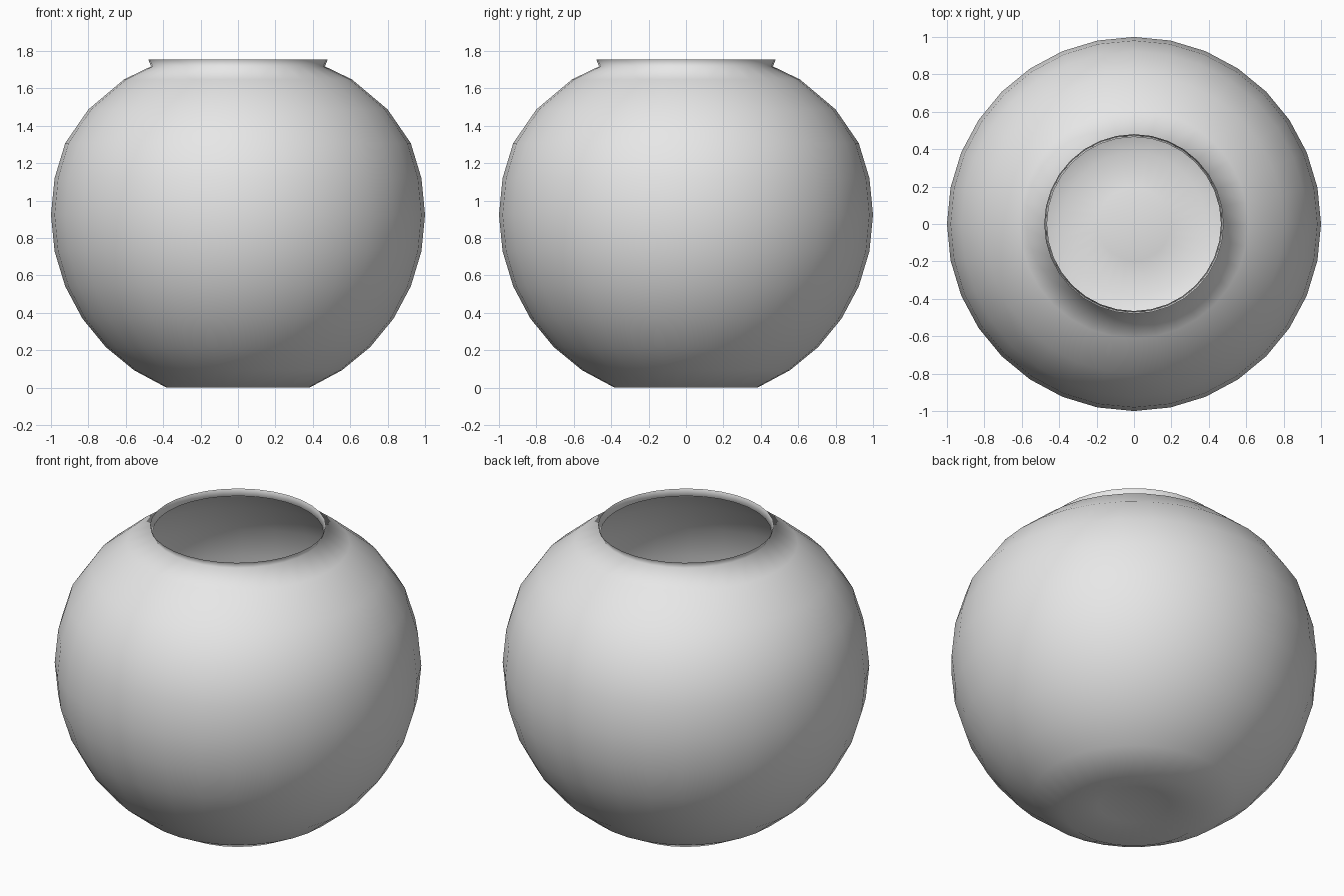
import bpy
import bmesh
import math
from mathutils import Vector

default_cube = bpy.data.objects.get("Cube")
if default_cube:
    bpy.data.objects.remove(default_cube, do_unlink=True)

SEGMENTS = 32
STEP = math.pi / 16          # angle between the rings of the round body
CENTRE_Z = math.cos(2 * STEP)

# One plain glaze colour
glaze = bpy.data.materials.new("grey_glaze")
glaze.use_nodes = True
colour = (0.8, 0.8, 0.8, 1)
glaze.diffuse_color = colour
glaze.node_tree.nodes["Principled BSDF"].inputs["Base Color"].default_value = colour

# Half profile as (radius, height): dimpled base, round body, shoulder, flared lip
base = [(0, 0.05), (0.195, 0.04)]
body = [(math.sin(i * STEP), CENTRE_Z - math.cos(i * STEP)) for i in range(2, 11)]
shoulder = [(0.80, 1.487), (0.61, 1.647), (0.465, 1.717)]
lip = [(0.48, 1.755)]
profile = base + body + shoulder + lip

# Turn the profile into an open, thin-walled bowl
bm = bmesh.new()
points = [bm.verts.new((r, 0, z)) for r, z in profile]
edges = [bm.edges.new(pair) for pair in zip(points, points[1:])]
bmesh.ops.spin(bm, geom=points + edges, cent=Vector(), axis=Vector((0, 0, 1)),
               angle=math.tau, steps=SEGMENTS, use_merge=False)
bmesh.ops.remove_doubles(bm, verts=bm.verts[:], dist=0.0005)
bmesh.ops.recalc_face_normals(bm, faces=bm.faces[:])
for face in bm.faces:
    face.smooth = True

mesh = bpy.data.meshes.new("round_bowl")
bm.to_mesh(mesh)
bm.free()
mesh.materials.append(glaze)
bowl = bpy.data.objects.new("round_bowl", mesh)
bpy.context.collection.objects.link(bowl)
